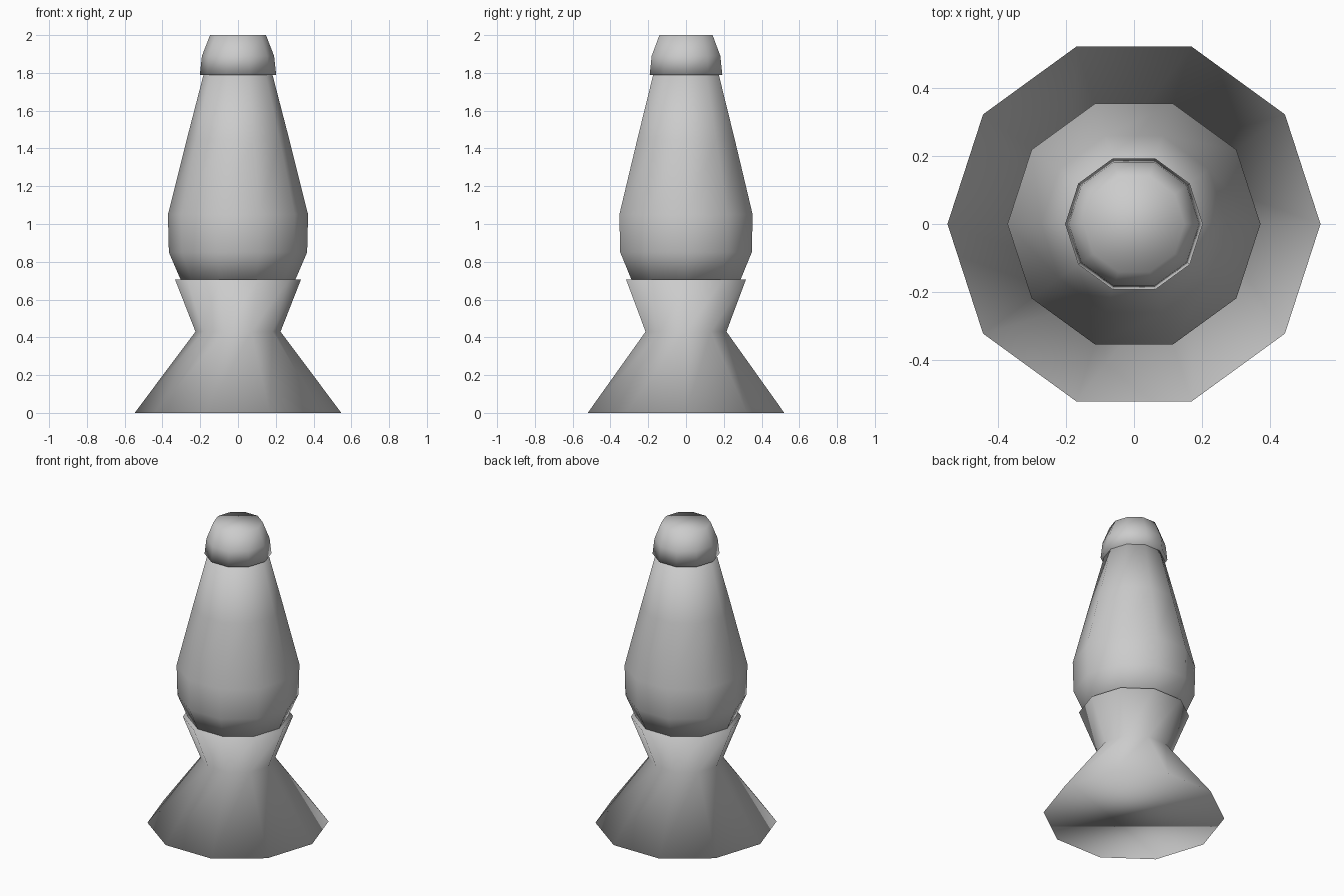
import bpy
import bmesh
from math import cos, sin, tau

SIDES = 10

cube = bpy.data.objects.get("Cube")
if cube:
    bpy.data.objects.remove(cube, do_unlink=True)

# One plain grey for the whole lamp
grey = bpy.data.materials.new("light grey")
grey.use_nodes = True
colour = (0.6, 0.6, 0.6, 1)
grey.diffuse_color = colour
grey.node_tree.nodes["Principled BSDF"].inputs["Base Color"].default_value = colour


def lathe(name, profile):
    """Turn (radius, height) points, listed bottom to top, into a closed smooth solid."""
    bm = bmesh.new()
    rings = []
    for radius, z in profile:
        angles = [tau * i / SIDES for i in range(SIDES)]
        rings.append([bm.verts.new((radius * cos(a), radius * sin(a), z)) for a in angles])
    for low, high in zip(rings, rings[1:]):
        for i in range(SIDES):
            j = (i + 1) % SIDES
            bm.faces.new((low[i], low[j], high[j], high[i]))
    bm.faces.new(rings[0][::-1])
    bm.faces.new(rings[-1])
    for face in bm.faces:
        face.smooth = True
    mesh = bpy.data.meshes.new(name)
    bm.to_mesh(mesh)
    bm.free()
    mesh.materials.append(grey)
    obj = bpy.data.objects.new(name, mesh)
    bpy.context.collection.objects.link(obj)
    return obj


# Flared foot with a pinched waist and a collar that holds the bottle
lathe("base", [(0.547, 0), (0.225, 0.43), (0.333, 0.705)])

# Tapered glass bottle, seated in the collar and running up into the cap
lathe("bottle", [(0.297, 0.69), (0.366, 0.85), (0.371, 1.05),
                 (0.272, 1.445), (0.18, 1.80)])

# Rounded cap with a slightly wider lower rim
lathe("cap", [(0.202, 1.79), (0.191, 1.89), (0.148, 2.0)])
